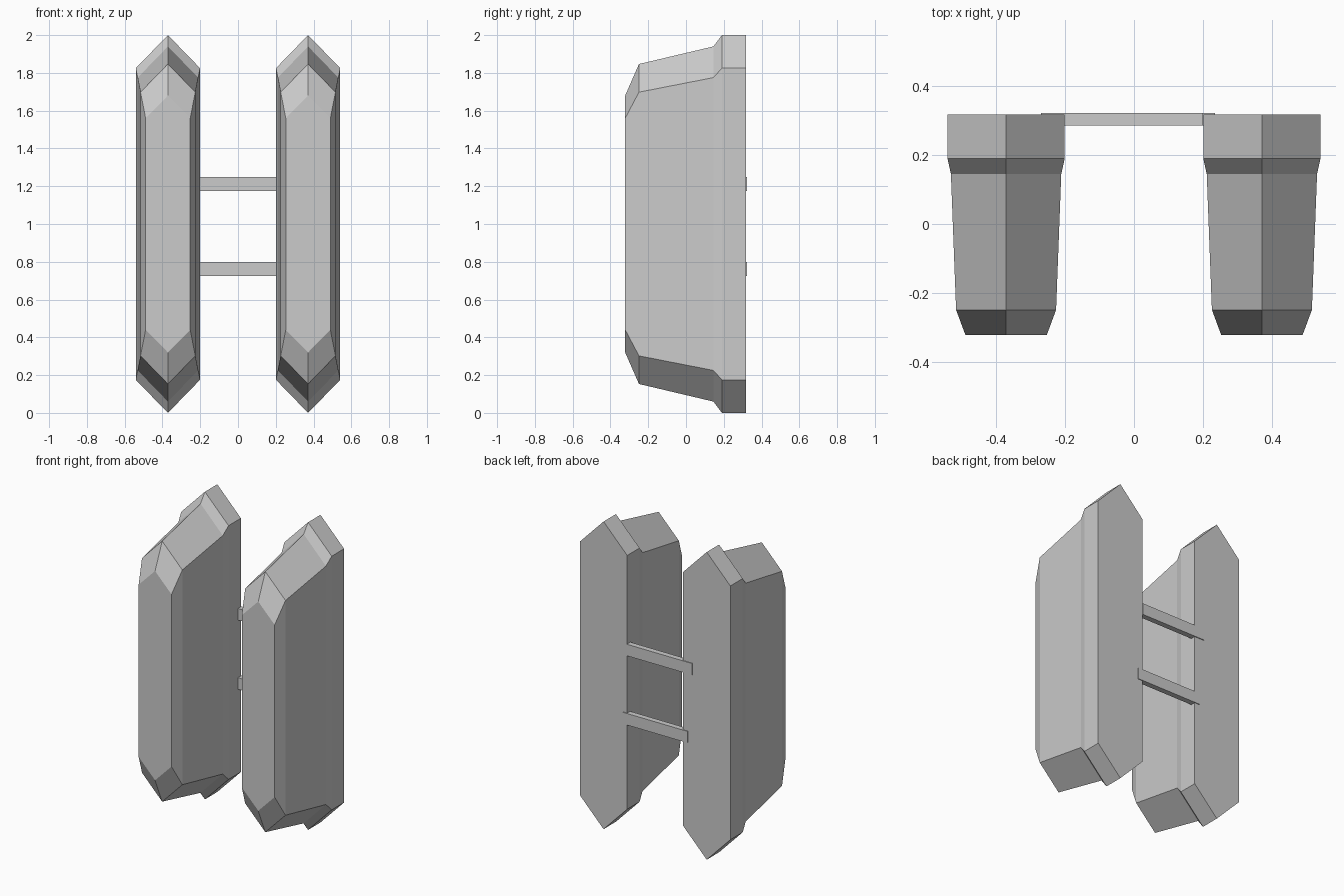
import bpy, bmesh

if "Cube" in bpy.data.objects:
    bpy.data.objects.remove(bpy.data.objects["Cube"])

grey = bpy.data.materials.new("plain grey")
grey.diffuse_color = (0.6, 0.6, 0.6, 1)
grey.use_nodes = True
grey.node_tree.nodes["Principled BSDF"].inputs["Base Color"].default_value = grey.diffuse_color


def finish(name, bm):
    bmesh.ops.recalc_face_normals(bm, faces=bm.faces)
    mesh = bpy.data.meshes.new(name)
    bm.to_mesh(mesh)
    bm.free()
    mesh.materials.append(grey)
    obj = bpy.data.objects.new(name, mesh)
    bpy.context.collection.objects.link(obj)
    return obj


# Hexagonal sections from back to front: y, half width, shoulder height, tip height
SECTIONS = [
    (0.317, 0.170, 0.825, 1.00),
    (0.190, 0.170, 0.825, 1.00),
    (0.145, 0.160, 0.775, 0.94),
    (-0.249, 0.145, 0.698, 0.847),
    (-0.322, 0.118, 0.56, 0.68),
]


def pod(name, cx):
    bm = bmesh.new()
    rings = []
    for y, w, s, t in SECTIONS:
        outline = [(0, t), (w, s), (w, -s), (0, -t), (-w, -s), (-w, s)]
        rings.append([bm.verts.new((cx + x, y, 1 + z)) for x, z in outline])
    for a, b in zip(rings, rings[1:]):
        for i in range(6):
            j = (i + 1) % 6
            bm.faces.new((a[i], a[j], b[j], b[i]))
    bm.faces.new(rings[0])
    bm.faces.new(rings[-1])
    return finish(name, bm)


def bar(name, x0, x1, z0, z1, y0=0.286, y1=0.322):
    bm = bmesh.new()
    bmesh.ops.create_cube(bm, size=1)
    for v in bm.verts:
        v.co = (x1 if v.co.x > 0 else x0,
                y1 if v.co.y > 0 else y0,
                z1 if v.co.z > 0 else z0)
    return finish(name, bm)


# Twin faceted pods
pod("left_pod", -0.371)
pod("right_pod", 0.371)

# Cross bars joining the pods at the back, slightly staggered
bar("upper_cross_bar", -0.27, 0.20, 1.175, 1.25)
bar("lower_cross_bar", -0.235, 0.235, 0.725, 0.80)
